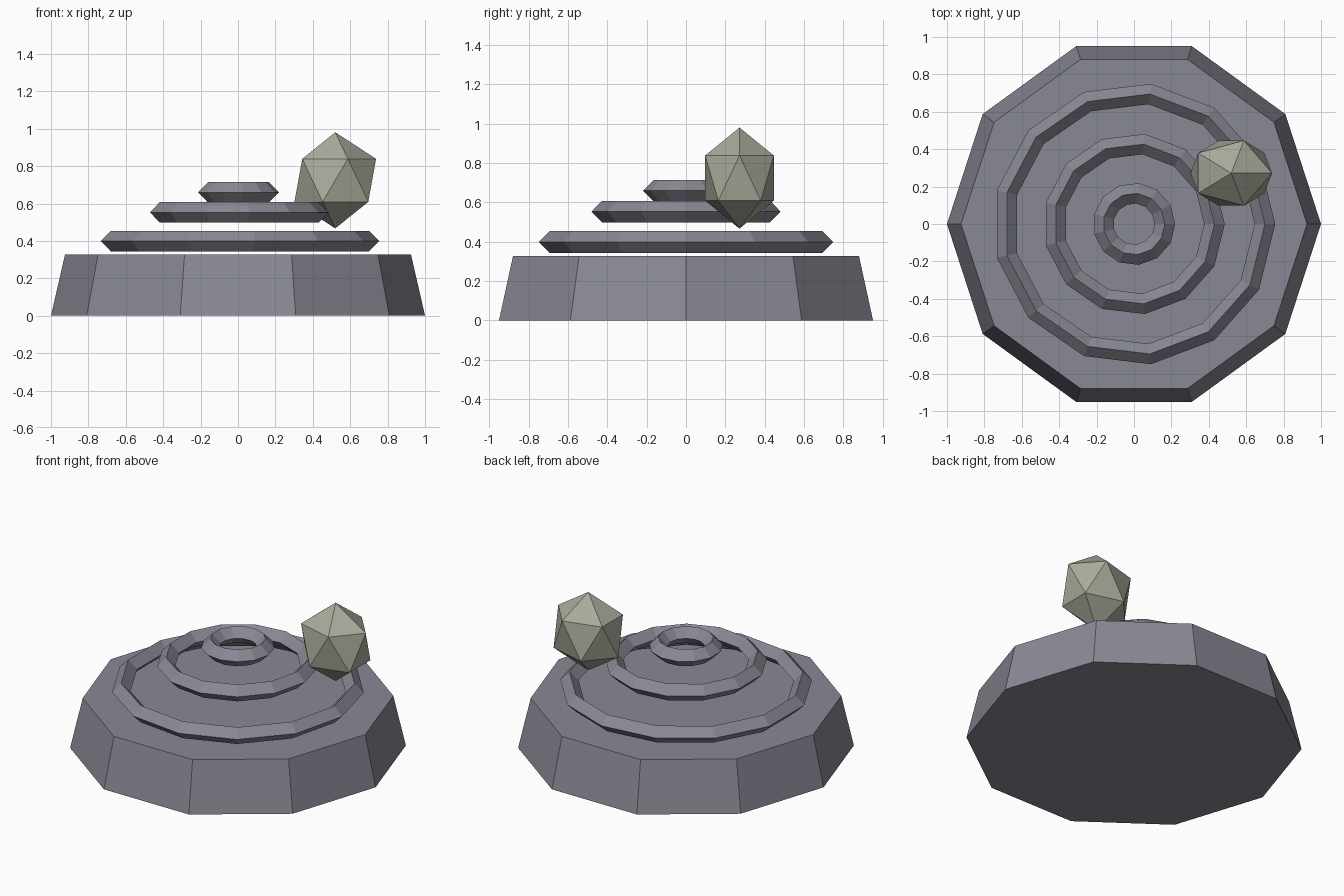
import bpy
import math

if "Cube" in bpy.data.objects:
    bpy.data.objects.remove(bpy.data.objects["Cube"])


def material(name, color):
    m = bpy.data.materials.new(name)
    m.diffuse_color = (*color, 1)
    m.use_nodes = True
    m.node_tree.nodes["Principled BSDF"].inputs["Base Color"].default_value = m.diffuse_color
    return m


slate = material("slate_grey", (0.25, 0.25, 0.30))
pebble = material("pebble_grey", (0.40, 0.40, 0.33))


def finish(name, mat):
    ob = bpy.context.object
    ob.name = name
    ob.data.materials.append(mat)
    return ob


# Ten-sided tapered base, with corners on the x axis
bpy.ops.mesh.primitive_cone_add(vertices=10, radius1=1.0, radius2=0.925, depth=0.327,
                                location=(0, 0, 0.1635), rotation=(0, 0, math.pi / 2))
finish("base", slate)

# Three stacked floating rings with a diamond cross-section
for name, radius, z in (("lower_ring", 0.70, 0.399),
                        ("middle_ring", 0.43, 0.553),
                        ("upper_ring", 0.165, 0.66)):
    bpy.ops.mesh.primitive_torus_add(major_radius=radius, minor_radius=0.055,
                                     major_segments=13, minor_segments=4,
                                     location=(0, 0, z))
    finish(name, slate)

# Faceted stone resting on the rings
bpy.ops.mesh.primitive_ico_sphere_add(subdivisions=1, radius=1, location=(0.52, 0.272, 0.724))
stone = finish("stone", pebble)
stone.scale = (0.244, 0.205, 0.257)
